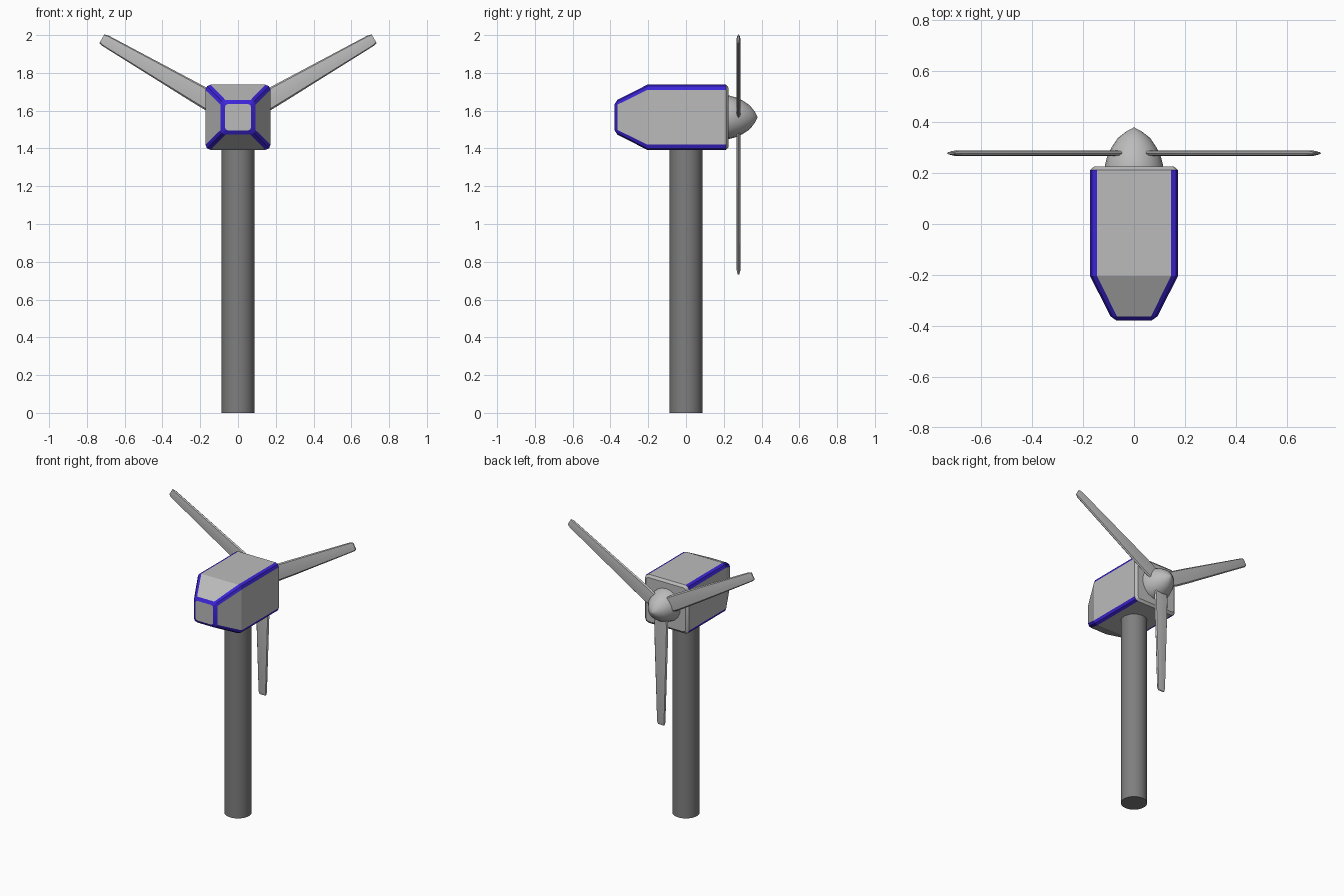
import bpy, bmesh
from math import sin, cos, pi, radians
from mathutils import Matrix, Vector

if "Cube" in bpy.data.objects:
    bpy.data.objects.remove(bpy.data.objects["Cube"])

HUB_Z = 1.565


def mat(name, rgb):
    m = bpy.data.materials.new(name)
    m.diffuse_color = (*rgb, 1)
    m.use_nodes = True
    m.node_tree.nodes["Principled BSDF"].inputs["Base Color"].default_value = m.diffuse_color
    return m


light = mat("light grey", (0.5, 0.5, 0.5))
dark = mat("tower grey", (0.21, 0.21, 0.21))
blue = mat("blue trim", (0.045, 0.018, 0.68))


def loft(name, rings, mats, angle=30, rule=None):
    """Skin closed rings of equal point count and cap both ends."""
    bm = bmesh.new()
    vs = [[bm.verts.new(p) for p in r] for r in rings]
    n = len(rings[0])
    for k in range(len(vs) - 1):
        for i in range(n):
            j = (i + 1) % n
            f = bm.faces.new((vs[k][i], vs[k][j], vs[k + 1][j], vs[k + 1][i]))
            if rule:
                f.material_index = rule(k, i)
    bm.faces.new(vs[0])
    bm.faces.new(vs[-1])
    bmesh.ops.recalc_face_normals(bm, faces=bm.faces)
    me = bpy.data.meshes.new(name)
    bm.to_mesh(me)
    bm.free()
    for m in mats:
        me.materials.append(m)
    ob = bpy.data.objects.new(name, me)
    bpy.context.collection.objects.link(ob)
    bpy.ops.object.select_all(action='DESELECT')
    ob.select_set(True)
    bpy.context.view_layer.objects.active = ob
    bpy.ops.object.shade_smooth_by_angle(angle=radians(angle))
    return ob


def circle(r, n):
    return [(r * cos(2 * pi * i / n), r * sin(2 * pi * i / n)) for i in range(n)]


# Tower
loft("tower", [[(x, y, z) for x, y in circle(0.087, 32)] for z in (0, 1.41)], [dark])

# Nacelle: rounded square sections along y, blue on rounded corners and front frame
SEG = 2


def square_ring(y, half, r):
    pts = []
    for c in range(4):
        a0 = c * pi / 2
        cx = (half - r) * (1 if c in (0, 3) else -1)
        cz = (half - r) * (1 if c in (0, 1) else -1)
        for s in range(SEG + 1):
            a = a0 + s * pi / 2 / SEG
            pts.append((cx + r * cos(a), y, HUB_Z + cz + r * sin(a)))
    return pts


sections = [(-0.378, 0.07, 0.018), (-0.363, 0.092, 0.025), (-0.205, 0.1725, 0.028),
            (0.212, 0.1725, 0.028), (0.226, 0.156, 0.02)]


def nacelle_rule(k, i):
    return int(k == 0 or (k < 3 and i % (SEG + 1) < SEG))


loft("nacelle", [square_ring(*s) for s in sections], [light, blue], 20, nacelle_rule)

# Hub: domed nose
hub_profile = [(0.115, 0.215), (0.114, 0.232), (0.106, 0.262), (0.09, 0.298),
               (0.063, 0.338), (0.03, 0.364), (0.003, 0.378)]
loft("hub", [[(x, y, HUB_Z + z) for x, z in circle(r, 20)] for r, y in hub_profile],
     [light], 50)

# Blades: thin lens sections along the radius (radius, half width, half thickness)
stations = [(0.03, 0.045, 0.010), (0.12, 0.055, 0.011), (0.25, 0.052, 0.011),
            (0.81, 0.032, 0.010), (0.832, 0.026, 0.004)]
lens = [(1, 0), (0.85, 0.8), (0.3, 1), (-0.3, 1), (-0.85, 0.8),
        (-1, 0), (-0.85, -0.8), (-0.3, -1), (0.3, -1), (0.85, -0.8)]
for i, ang in enumerate((30, 150, 270)):
    rot = Matrix.Rotation(radians(-ang), 3, 'Y')
    base = Vector((0, 0.278, HUB_Z))
    rings = [[rot @ Vector((r, v * t, u * w)) + base for u, v in lens]
             for r, w, t in stations]
    loft("blade_%d" % (i + 1), rings, [light], 40)
